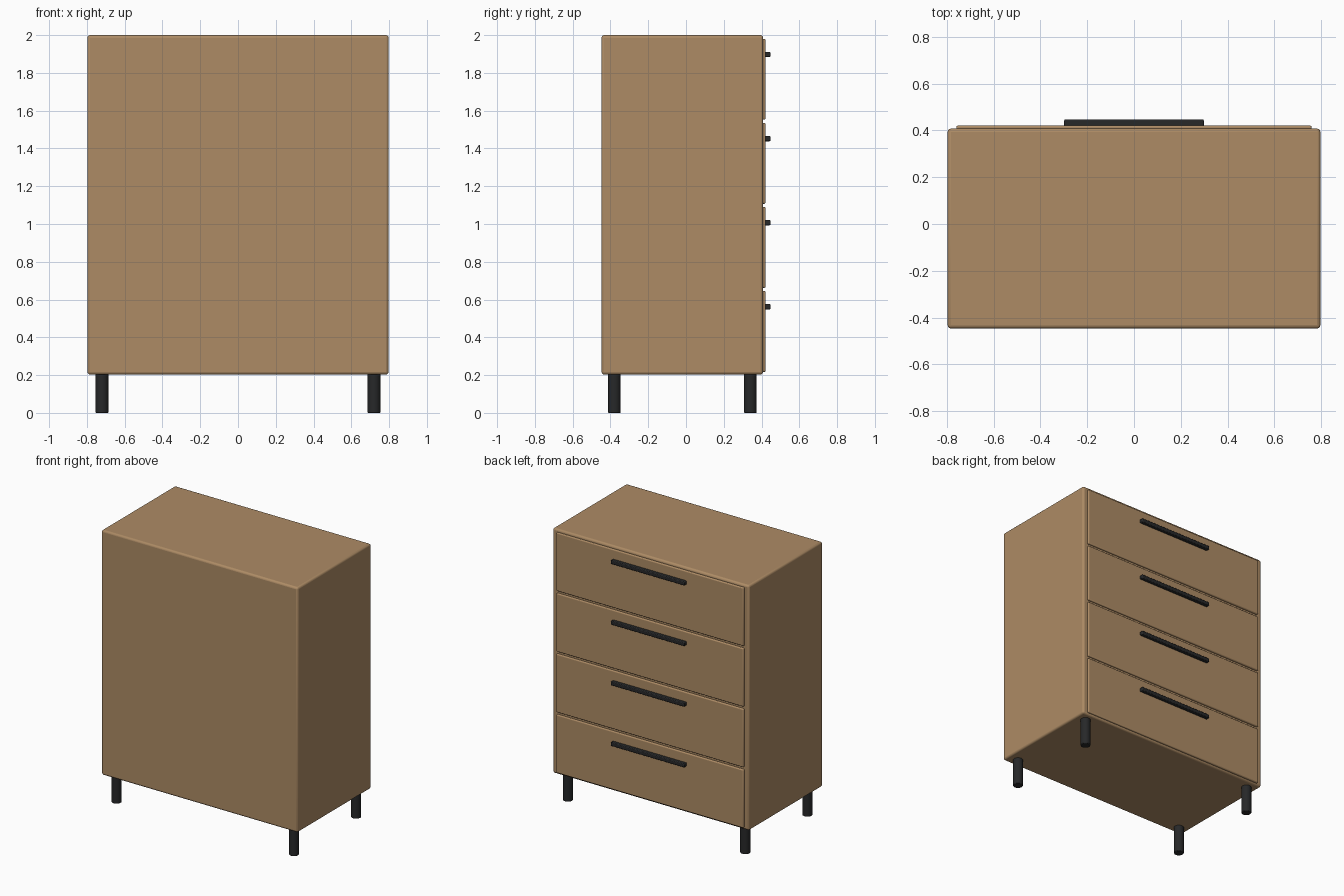
import bpy
from math import radians

if "Cube" in bpy.data.objects:
    bpy.data.objects.remove(bpy.data.objects["Cube"])


def material(name, rgb):
    m = bpy.data.materials.new(name)
    m.diffuse_color = (*rgb, 1)
    m.use_nodes = True
    m.node_tree.nodes["Principled BSDF"].inputs["Base Color"].default_value = m.diffuse_color
    return m


wood = material("wood", (0.42, 0.26, 0.13))
black = material("black_metal", (0.02, 0.021, 0.022))


def finish(obj, name, mat, bevel, segments):
    obj.name = name
    obj.data.materials.append(mat)
    mod = obj.modifiers.new("soft_edges", 'BEVEL')
    mod.width = bevel
    mod.segments = segments
    mod.limit_method = 'ANGLE'
    mod.angle_limit = radians(40)
    bpy.ops.object.shade_smooth_by_angle(angle=radians(35))
    return obj


def box(name, lo, hi, mat, bevel, segments=3):
    center = [(a + b) / 2 for a, b in zip(lo, hi)]
    bpy.ops.mesh.primitive_cube_add(size=1, location=center)
    obj = bpy.context.object
    obj.scale = [b - a for a, b in zip(lo, hi)]
    bpy.ops.object.transform_apply(location=False, rotation=False, scale=True)
    return finish(obj, name, mat, bevel, segments)


# Cabinet carcass
BACK, FACE = -0.447, 0.408
box("cabinet_body", (-0.797, BACK, 0.203), (0.797, FACE, 2.0), wood, 0.014)

# Four drawer fronts, each with a bar handle
PITCH, HEIGHT = 0.445, 0.428
for i in range(4):
    z = 0.217 + i * PITCH
    box(f"drawer_front_{i + 1}", (-0.76, 0.39, z), (0.76, 0.421, z + HEIGHT),
        wood, 0.007)
    hz = z + 0.345
    box(f"drawer_handle_{i + 1}", (-0.299, 0.417, hz - 0.014),
        (0.299, 0.447, hz + 0.014), black, 0.005, 2)

# Four round legs
mid_y = (BACK + FACE) / 2
for sx, side in ((-1, "left"), (1, "right")):
    for sy, end in ((-1, "front"), (1, "back")):
        bpy.ops.mesh.primitive_cylinder_add(
            vertices=32, radius=0.034, depth=0.21,
            location=(sx * 0.72, mid_y + sy * 0.36, 0.105))
        finish(bpy.context.object, f"{end}_{side}_leg", black, 0.004, 2)
